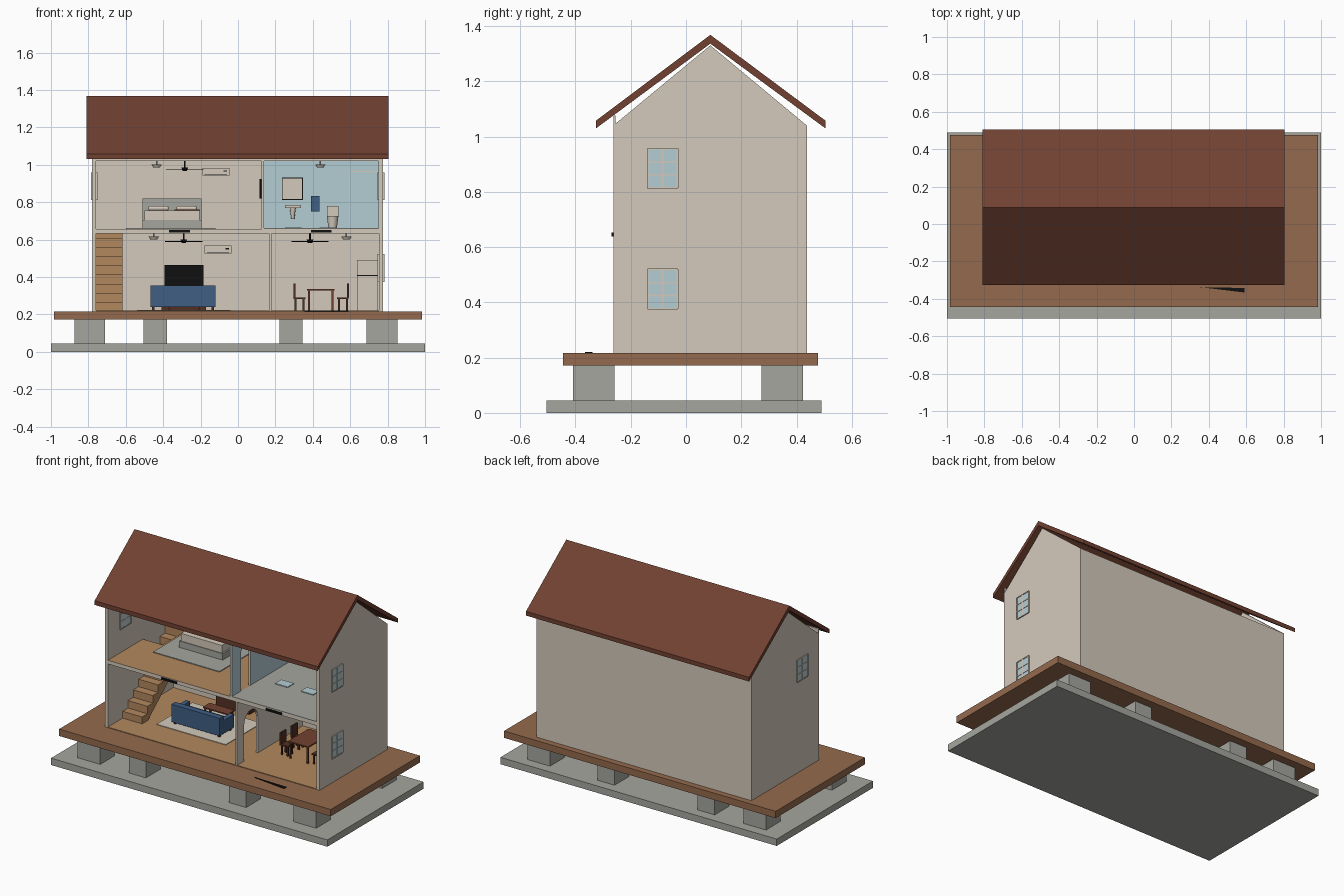
import bpy, bmesh, math
from mathutils import Vector

cube = bpy.data.objects.get("Cube")
if cube:
    bpy.data.objects.remove(cube, do_unlink=True)


def material(name, r, g, b):
    def linear(c):
        c /= 255
        return c / 12.92 if c < .04 else ((c + .055) / 1.055) ** 2.4
    colour = (linear(r), linear(g), linear(b), 1)
    m = bpy.data.materials.new(name)
    m.diffuse_color = colour
    m.use_nodes = True
    m.node_tree.nodes["Principled BSDF"].inputs["Base Color"].default_value = colour
    return m


cream = material("cream plaster", 212, 202, 188)
brown = material("roof brown", 113, 65, 49)
timber = material("deck timber", 149, 106, 77)
concrete = material("concrete grey", 165, 166, 159)
navy = material("sofa blue", 62, 94, 132)
pale = material("pale blue", 180, 205, 212)
wood = material("honey wood", 178, 136, 94)
black = material("black", 16, 16, 16)
dark = material("dark wood", 84, 48, 34)


def finish(name, bm, mat, paint=None):
    """Link a mesh; paint = (material, direction) recolours faces that way."""
    bmesh.ops.recalc_face_normals(bm, faces=bm.faces)
    me = bpy.data.meshes.new(name)
    me.materials.append(mat)
    if paint:
        me.materials.append(paint[0])
        for f in bm.faces:
            f.material_index = int(f.normal.dot(Vector(paint[1])) > .9)
    bm.to_mesh(me)
    bm.free()
    ob = bpy.data.objects.new(name, me)
    bpy.context.collection.objects.link(ob)
    return ob


def prism(name, mat, axis, lo, hi, pts, paint=None):
    """Extrude a flat outline along an axis."""
    place = {"x": lambda a, b: (lo, a, b), "y": lambda a, b: (a, lo, b),
             "z": lambda a, b: (a, b, lo)}[axis]
    bm = bmesh.new()
    face = bm.faces.new([bm.verts.new(place(a, b)) for a, b in pts])
    out = bmesh.ops.extrude_face_region(bm, geom=[face])
    step = Vector([(hi - lo) * (axis == k) for k in "xyz"])
    bmesh.ops.translate(bm, vec=step, verts=[v for v in out["geom"] if isinstance(v, bmesh.types.BMVert)])
    return finish(name, bm, mat, paint)


def box(name, mat, x, y, z, paint=None):
    outline = [(x[0], y[0]), (x[1], y[0]), (x[1], y[1]), (x[0], y[1])]
    return prism(name, mat, "z", z[0], z[1], outline, paint)


def around(c, half):
    return (c - half, c + half)


def cone(name, mat, x, y, z, r1, r2):
    bm = bmesh.new()
    bmesh.ops.create_cone(bm, cap_ends=True, segments=16, radius1=r1, radius2=r2, depth=z[1] - z[0])
    bmesh.ops.translate(bm, vec=(x, y, sum(z) / 2), verts=bm.verts)
    for f in bm.faces:
        f.smooth = len(f.verts) == 4
    return finish(name, bm, mat)


# Main levels of the building
LEFT, RIGHT, FRONT, BACK = -.78, .775, -.263, .437
WALL, GROUND, UPPER, CEIL = .022, .217, .658, 1.02
IN_L, IN_R, IN_B = LEFT + WALL, RIGHT - WALL, BACK - WALL
RIDGE = .088

# Base, piers and deck
box("base_slab", concrete, (-1, 1), (-.504, .49), (0, .045))
for x, half in ((-.793, .082), (-.442, .062), (.283, .062), (.77, .082)):
    for y in (-.334, .348):
        box("pier", concrete, around(x, half), around(y, .075), (.045, .172))
box("deck", timber, (-.983, .983), (-.445, .477), (.172, GROUND))
prism("deck_mark", black, "z", GROUND, GROUND + .004, [(.355, -.338), (.59, -.366), (.59, -.342)])

# Outer walls
gable = [(FRONT, GROUND), (BACK, GROUND), (BACK, 1.04), (RIDGE, 1.33), (FRONT, 1.04)]
prism("left_gable_wall", cream, "x", LEFT, IN_L, gable)
prism("right_gable_wall", cream, "x", IN_R, RIGHT, gable)
box("back_wall", cream, (IN_L, IN_R), (IN_B, BACK), (GROUND, 1.04))
box("ceiling", cream, (IN_L, IN_R), (FRONT, IN_B), (CEIL, CEIL + .018))
box("eave_trim", cream, (LEFT, RIGHT), (FRONT, FRONT + .008), (CEIL, 1.077))

# Floors, with a stairwell notch in the upper one
box("lower_floor", wood, (IN_L, IN_R), (FRONT, IN_B), (GROUND, GROUND + .004))
prism("upper_floor", cream, "z", .634, UPPER,
      [(IN_L, FRONT), (IN_R, FRONT), (IN_R, IN_B), (-.617, IN_B), (-.617, .1), (IN_L, .1)],
      (wood, (0, 0, 1)))
box("bathroom_floor", concrete, (.14, IN_R), (FRONT, IN_B), (UPPER, UPPER + .003))
for x in (-.312, .445):
    box("floor_edge_plate", black, around(x, .056), (FRONT - .006, FRONT), (.638, .652))

# Partitions with arched doorways
def partition(name, x, z0, z1, door, spring, paint=None):
    mid, r = sum(door) / 2, (door[1] - door[0]) / 2
    arch = [(mid - r * math.cos(math.pi * i / 10), spring + r * math.sin(math.pi * i / 10))
            for i in range(11)]
    outline = [(FRONT, z1), (FRONT, z0), (door[0], z0)] + arch + [(door[1], z0), (IN_B, z0), (IN_B, z1)]
    prism(name, cream, "x", x, x + .013, outline, paint)


partition("lower_partition", .165, GROUND, .634, (-.19, -.05), .46)
partition("upper_partition", .126, UPPER, CEIL, (-.17, -.07), .9, (pale, (1, 0, 0)))
box("bathroom_back_lining", pale, (.139, IN_R), (IN_B - .003, IN_B), (UPPER, CEIL))
box("bathroom_side_lining", pale, (IN_R - .003, IN_R), (FRONT + .003, IN_B), (UPPER, CEIL))

# Windows: pane through the wall, frame and bars
def window(x0, x1, z):
    y, w, h = -.085, .054, .071
    box("window_pane", pale, (x0 - .004, x1 + .004), around(y, w), around(z, h))
    span = (x0 - .007, x1 + .007)
    for k in (-1, 0, 1):
        box("window_upright", cream, span, around(y + k * w, .003), around(z, h))
    for k in (-1, -.33, .33, 1):
        box("window_bar", cream, span, around(y, w), around(z + k * h, .003))


window(IN_R, RIGHT, .885)
window(IN_R, RIGHT, .448)
window(LEFT, IN_L, .885)

# Roof
prism("roof", brown, "x", -.81, .805,
      [(-.325, 1.03), (-.325, 1.058), (RIDGE, 1.368), (.504, 1.058), (.504, 1.03), (RIDGE, 1.336)])

# Stairs: stepped top, sloping underside
steps, foot, run = 9, -.11, .055
rise = (UPPER - GROUND) / steps
profile = []
for i in range(steps):
    profile += [(foot + i * run, GROUND + i * rise), (foot + i * run, GROUND + (i + 1) * rise)]
top = foot + steps * run
profile += [(top, UPPER), (top, UPPER - .08), (foot + run, GROUND)]
prism("stairs", wood, "x", IN_L, -.617, profile)

# Sofa seen from its back
box("living_rug", cream, (-.54, -.04), (-.07, .3), (GROUND + .004, GROUND + .008))
box("sofa_seat", navy, (-.468, -.12), (-.02, .13), (.24, .295))
box("sofa_back", navy, (-.468, -.12), (-.02, .02), (.24, .355))
for x in (-.453, -.135):
    box("sofa_arm", navy, around(x, .015), (-.02, .13), (.24, .325))
    for y in (0, .11):
        box("sofa_leg", dark, around(x, .007), around(y, .007), (GROUND, .24))
for x in (-.37, -.22):
    box("sofa_cushion", brown, around(x, .045), (.02, .045), (.295, .34))


def table(name, x, y, top, mat, thick=.008):
    box(name + "_top", mat, x, y, (top - thick, top))
    for lx in (x[0] + .01, x[1] - .01):
        for ly in (y[0] + .01, y[1] - .01):
            box(name + "_leg", mat, around(lx, .005), around(ly, .005), (GROUND, top - thick))


table("coffee_table", (-.38, -.2), (.18, .25), .285, brown)
box("television_stand", dark, (-.41, -.17), (.36, IN_B), (GROUND, .33))
box("television", black, (-.393, -.185), (.385, .4), (.33, .465))

# Dining table and chairs
table("dining_table", (.37, .515), (-.01, .2), .335, brown)
for side, back_x in ((1, .298), (-1, .592)):
    for y in (.035, .15):
        seat = sorted((back_x, back_x + side * .062))
        table("chair", seat, around(y, .03), .29, dark)
        box("chair_back", dark, around(back_x + side * .004, .005), around(y, .03), (.29, .365))

# Refrigerator
box("fridge_body", cream, (.635, .745), (.3, IN_B), (GROUND, .405))
box("fridge_seam", black, (.637, .745), (.305, IN_B), (.405, .41))
box("fridge_top", cream, (.635, .745), (.3, IN_B), (.41, .49))

# Bed
box("bedroom_rug", concrete, (-.6, -.12), (-.02, .35), (UPPER, UPPER + .005))
box("headboard", concrete, (-.51, -.195), (.395, IN_B), (UPPER, .82))
box("bed_base", concrete, (-.51, -.195), (.12, .4), (UPPER, .705))
mattress = box("mattress", cream, (-.5, -.205), (.125, .395), (.705, .755))
box("blanket", brown, (-.34, -.203), (.17, .28), (.755, .762))
for x in (-.425, -.275):
    pillow = box("pillow", cream, around(x, .055), (.315, .385), (.755, .78))
    bevel = pillow.modifiers.new("soft", "BEVEL")
    bevel.width, bevel.segments = .011, 3
box("bedroom_television", black, (.114, .126), (.08, .27), (.82, .925))

# Bathroom fittings
box("mirror_frame", black, (.235, .347), (IN_B - .01, IN_B), (.813, .932))
box("mirror", cream, (.239, .343), (IN_B - .014, IN_B), (.817, .928))
box("basin", cream, (.25, .337), (.33, IN_B), (.768, .785))
cone("basin_pedestal", cream, .293, .385, (.71, .768), .008, .016)
box("towel", navy, (.39, .437), (IN_B - .016, IN_B), (.75, .832))
box("toilet_tank", cream, (.475, .537), (.385, IN_B), (.72, .78))
cone("toilet_bowl", cream, .506, .35, (UPPER, .725), .022, .031)
box("shower_frame", cream, (.594, IN_R), (IN_B - .006, IN_B), (UPPER, .967))
box("shower_panel", pale, (.6, IN_R), (IN_B - .009, IN_B), (UPPER, .961))
for x in (.295, .48):
    box("bath_mat", pale, around(x, .045), around(.06, .032), (UPPER, UPPER + .008))

# Ceiling fans, lamps and air conditioners
for x, z in ((-.29, .634), (-.285, CEIL), (.385, .634)):
    cone("fan_rod", black, x, .08, (z - .04, z), .005, .005)
    cone("fan_hub", black, x, .08, (z - .052, z - .034), .012, .018)
    for a, b in ((.1, .01), (.01, .1)):
        box("fan_blades", black, around(x, a), around(.08, b), (z - .046, z - .042))
for x, z in ((-.45, .634), (.58, .634), (-.435, CEIL), (.44, CEIL)):
    cone("lamp_stem", cream, x, .2, (z - .018, z), .004, .004)
    cone("lamp_shade", cream, x, .2, (z - .034, z - .018), .018, .028)
for x, z in ((-.107, .547), (-.118, .963)):
    box("air_conditioner", cream, around(x, .072), (.375, IN_B), around(z, .021))
    box("air_vent", black, around(x, .06), (.372, .375), around(z - .014, .002))
    box("air_display", black, around(x + .05, .01), (.372, .375), around(z + .004, .003))
